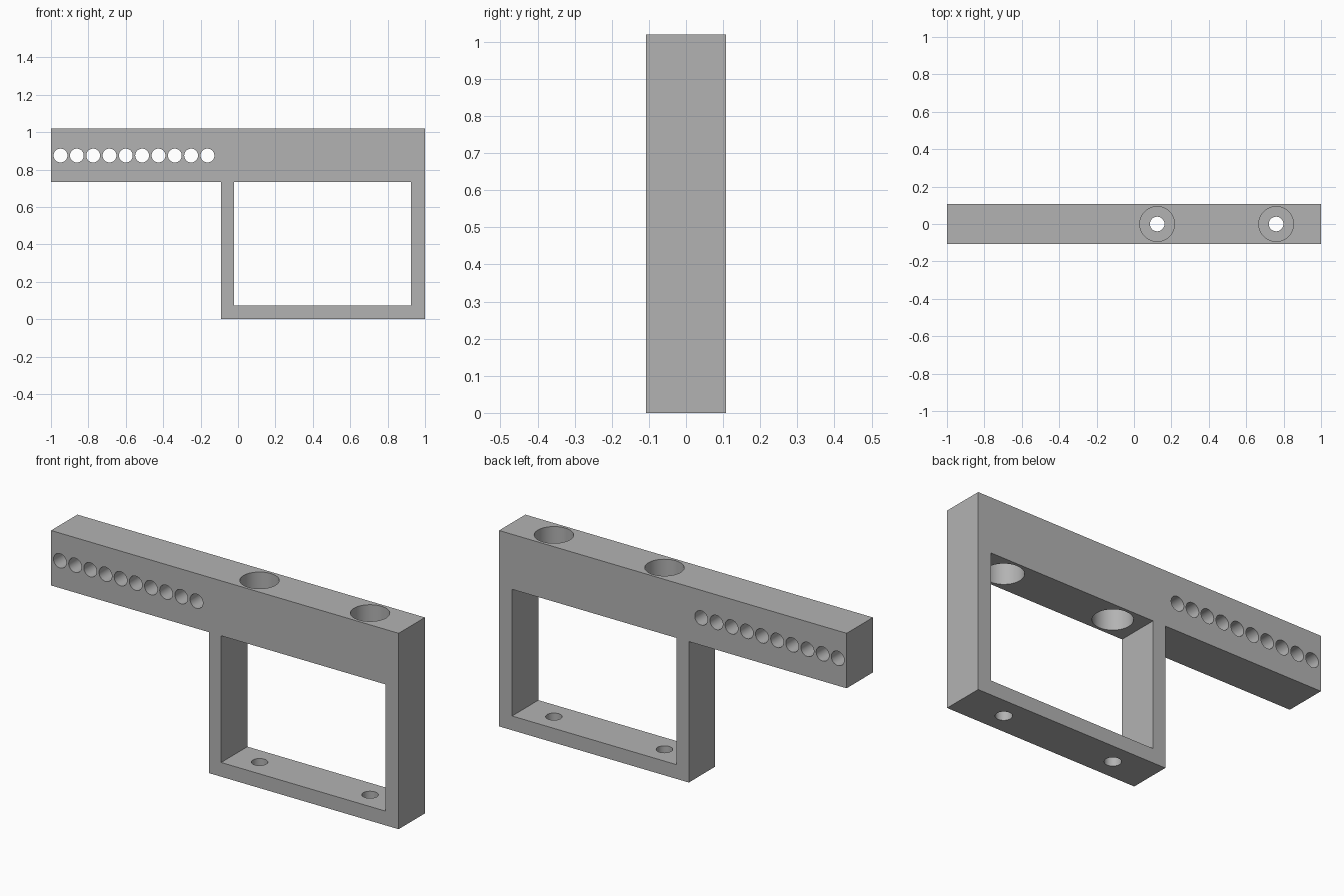
import bpy, bmesh, math

cube = bpy.data.objects.get("Cube")
if cube:
    bpy.data.objects.remove(cube, do_unlink=True)

HALF_DEPTH = 0.108
TOP, BEAM_BOTTOM = 1.019, 0.733
POST_LEFT, POST_INNER = -0.092, -0.021

grey = bpy.data.materials.new("plain grey")
grey.use_nodes = True
colour = (0.45, 0.45, 0.45, 1)
grey.diffuse_color = colour
grey.node_tree.nodes["Principled BSDF"].inputs["Base Color"].default_value = colour


def extrude_profile(name, points):
    """Solid made from an x-z outline, extruded along y."""
    bm = bmesh.new()
    face = bm.faces.new([bm.verts.new((x, -HALF_DEPTH, z)) for x, z in points])
    ext = bmesh.ops.extrude_face_region(bm, geom=[face])
    moved = [g for g in ext["geom"] if isinstance(g, bmesh.types.BMVert)]
    bmesh.ops.translate(bm, vec=(0, 2 * HALF_DEPTH, 0), verts=moved)
    bmesh.ops.recalc_face_normals(bm, faces=bm.faces)
    mesh = bpy.data.meshes.new(name)
    bm.to_mesh(mesh)
    bm.free()
    obj = bpy.data.objects.new(name, mesh)
    bpy.context.collection.objects.link(obj)
    mesh.materials.append(grey)
    return obj


def drill(target, name, location, radius, length, along_y=False):
    """Cut one round hole through the target."""
    bpy.ops.mesh.primitive_cylinder_add(
        vertices=48, radius=radius, depth=length, location=location,
        rotation=(math.pi / 2 if along_y else 0, 0, 0))
    cutter = bpy.context.object
    cutter.name = name
    cutter.data.materials.append(grey)
    mod = target.modifiers.new(name, "BOOLEAN")
    mod.operation = "DIFFERENCE"
    mod.solver = "EXACT"
    mod.object = cutter
    bpy.context.view_layer.objects.active = target
    bpy.ops.object.modifier_apply(modifier=mod.name)
    bpy.data.objects.remove(cutter, do_unlink=True)


# Bracket outline: long arm on top, frame below one end
bracket = extrude_profile("bracket", [
    (-1, TOP), (-1, BEAM_BOTTOM), (POST_LEFT, BEAM_BOTTOM),
    (POST_LEFT, 0), (1, 0), (1, TOP)])

# Rectangular window in the frame
bpy.ops.mesh.primitive_cube_add(size=1)
window = bpy.context.object
window.name = "window_cutter"
window.data.materials.append(grey)
right, floor = 0.925, 0.074
window.scale = (right - POST_INNER, 1, BEAM_BOTTOM - floor)
window.location = ((right + POST_INNER) / 2, 0, (BEAM_BOTTOM + floor) / 2)
cut = bracket.modifiers.new("window", "BOOLEAN")
cut.operation = "DIFFERENCE"
cut.solver = "EXACT"
cut.object = window
bpy.context.view_layer.objects.active = bracket
bpy.ops.object.modifier_apply(modifier=cut.name)
bpy.data.objects.remove(window, do_unlink=True)

# Wide access holes in the beam above narrow screw holes in the bottom bar
for x in (0.124, 0.76):
    drill(bracket, "access_hole", (x, 0, 0.9), 0.093, 0.6)
    drill(bracket, "screw_hole", (x, 0, 0), 0.039, 0.4)

# Row of holes through the arm
for i in range(10):
    drill(bracket, "arm_hole", (-0.949 + 0.0873 * i, 0, 0.875), 0.037, 1, True)

# Smooth hole walls, crisp edges
bpy.ops.object.select_all(action="DESELECT")
bracket.select_set(True)
bpy.context.view_layer.objects.active = bracket
bpy.ops.object.shade_smooth_by_angle(angle=math.radians(30))
